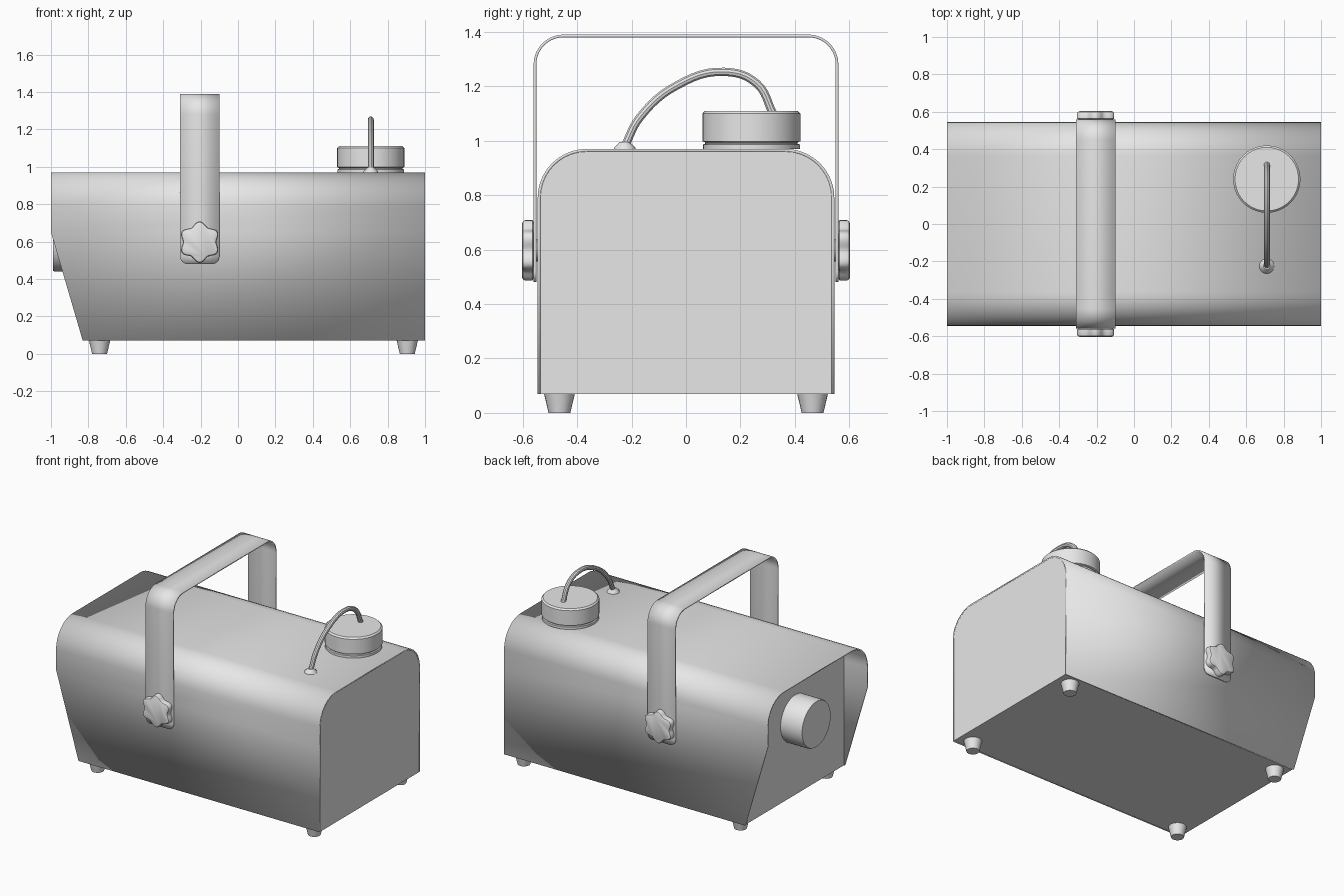
import bpy
import bmesh
from math import sin, cos, pi, radians, sqrt

cube = bpy.data.objects.get("Cube")
if cube:
    bpy.data.objects.remove(cube, do_unlink=True)

grey = bpy.data.materials.new("plain_grey")
grey.use_nodes = True
COLOUR = (0.8, 0.8, 0.8, 1)
grey.diffuse_color = COLOUR
grey.node_tree.nodes["Principled BSDF"].inputs["Base Color"].default_value = COLOUR


def finish(obj):
    """Give the object its colour and smooth its curved faces."""
    if not obj.data.materials:
        obj.data.materials.append(grey)
    bpy.ops.object.select_all(action="DESELECT")
    obj.select_set(True)
    bpy.context.view_layer.objects.active = obj
    bpy.ops.object.shade_smooth_by_angle(angle=radians(32))
    return obj


def from_bmesh(name, bm):
    mesh = bpy.data.meshes.new(name)
    bm.to_mesh(mesh)
    bm.free()
    obj = bpy.data.objects.new(name, mesh)
    bpy.context.collection.objects.link(obj)
    return obj


def arch(half, base, top, radius, extra=(), steps=10):
    """Arch outline in (y, z), from the front foot over the top to the back foot."""
    side = [(-half, z) for z in (base, *extra)]
    for i in range(steps + 1):
        a = pi / 2 * i / steps
        side.append((-half + radius - radius * cos(a), top - radius + radius * sin(a)))
    return side + [(-y, z) for y, z in reversed(side)]


def sheet(name, path, x_start, x_end, thickness):
    """Bent sheet whose two side edges follow functions of height."""
    bm = bmesh.new()
    rows = [(bm.verts.new((x_start(z), y, z)), bm.verts.new((x_end(z), y, z))) for y, z in path]
    for (a, b), (c, d) in zip(rows, rows[1:]):
        bm.faces.new((a, b, d, c))
    obj = from_bmesh(name, bm)
    mod = obj.modifiers.new("thickness", "SOLIDIFY")
    mod.thickness = thickness
    mod.offset = -1
    mod.use_even_offset = True
    return finish(obj)


def block(name, outline, x0, x1):
    """Solid block with a (y, z) outline, stretched along x."""
    bm = bmesh.new()
    face = bm.faces.new([bm.verts.new((x0, y, z)) for y, z in outline])
    moved = bmesh.ops.extrude_face_region(bm, geom=[face])
    verts = [v for v in moved["geom"] if isinstance(v, bmesh.types.BMVert)]
    bmesh.ops.translate(bm, verts=verts, vec=(x1 - x0, 0, 0))
    bmesh.ops.recalc_face_normals(bm, faces=bm.faces)
    return finish(from_bmesh(name, bm))


def lathe(name, profile, location, rotation=(0, 0, 0), sides=32, lobe=0):
    """Turned part from (radius, height) points; lobe gives a six-pointed star."""
    bm = bmesh.new()
    rings = []
    for r, h in profile:
        ring = []
        for i in range(sides):
            a = 2 * pi * i / sides
            rr = r * (1 - lobe * cos(6 * a))
            ring.append(bm.verts.new((rr * cos(a), rr * sin(a), h)))
        rings.append(ring)
    for low, high in zip(rings, rings[1:]):
        for i in range(sides):
            j = (i + 1) % sides
            bm.faces.new((low[i], low[j], high[j], high[i]))
    bm.faces.new(rings[0][::-1])
    bm.faces.new(rings[-1])
    obj = from_bmesh(name, bm)
    obj.location = location
    obj.rotation_euler = rotation
    return finish(obj)


# Casing: thin bent cover with a slanted nozzle end, around a solid core
BASE, TOP, HALF, WALL = 0.07, 0.97, 0.545, 0.01
SLANT_TOP, PANEL_X = 0.65, -0.83


def slant(z):
    return -1 + max(0, (SLANT_TOP - z) / (SLANT_TOP - BASE)) * (PANEL_X + 1)


sheet("cover", arch(HALF, BASE, TOP, 0.18, (SLANT_TOP,)), slant, lambda z: 1, WALL)
block("core", arch(HALF - WALL, BASE, TOP - WALL, 0.17), PANEL_X + 0.005, 1)

# Nozzle on the recessed end panel
lathe("nozzle", [(0.16, 0), (0.16, 0.15), (0.155, 0.16)],
      (PANEL_X, 0, 0.6), (0, -pi / 2, 0), 48)

# Carrying handle with rounded lower corners
FOOT, CORNER = 0.48, 0.04


def tuck(z):
    d = max(0, FOOT + CORNER - z)
    return CORNER - sqrt(max(0, CORNER ** 2 - d ** 2))


corner_rows = [FOOT + CORNER * (1 - cos(pi / 2 * i / 6)) for i in range(1, 6)]
corner_rows.append(FOOT + CORNER)
sheet("handle", arch(0.56, FOOT, 1.39, 0.11, corner_rows),
      lambda z: -0.31 + tuck(z), lambda z: -0.1 - tuck(z), 0.01)

# Star knobs that clamp the handle
for side, label in ((-1, "front"), (1, "back")):
    lathe(label + "_knob", [(0.09, 0), (0.1, 0.006), (0.1, 0.034), (0.096, 0.041), (0.088, 0.045)],
          (-0.205, side * 0.558, 0.597), (-side * pi / 2, 0, 0), 72, 0.11)
    lathe(label + "_knob_bolt", [(0.04, 0), (0.04, 0.03)],
          (-0.205, side * 0.54, 0.597), (-side * pi / 2, 0, 0), 24)

# Tapered feet
for x, end in ((-0.74, "nozzle_end"), (0.905, "tank_end")):
    for y, side in ((-0.465, "front"), (0.465, "back")):
        lathe(f"foot_{end}_{side}", [(0.04, 0), (0.057, BASE + 0.002)], (x, y, 0), sides=24)

# Tank cap with a grooved neck
TANK_X = 0.71
lathe("tank_cap", [(0.178, 0), (0.178, 0.016), (0.17, 0.019), (0.17, 0.024), (0.18, 0.028),
                   (0.18, 0.13), (0.17, 0.14)], (TANK_X, 0.24, TOP), sides=40)

# Hose and its grommet
lathe("hose_grommet", [(0.04, 0), (0.038, 0.006), (0.018, 0.025)], (TANK_X, -0.225, TOP), sides=24)
curve = bpy.data.curves.new("hose", "CURVE")
curve.dimensions = "3D"
curve.bevel_depth = 0.016
curve.bevel_resolution = 3
curve.resolution_u = 6
curve.use_fill_caps = True
spline = curve.splines.new("BEZIER")
path = [(-0.225, 0.98), (-0.17, 1.085), (-0.03, 1.205), (0.14, 1.253), (0.26, 1.21), (0.32, 1.1)]
spline.bezier_points.add(len(path) - 1)
for point, (y, z) in zip(spline.bezier_points, path):
    point.co = (TANK_X, y, z)
    point.handle_left_type = point.handle_right_type = "AUTO"
hose = bpy.data.objects.new("hose", curve)
bpy.context.collection.objects.link(hose)
curve.materials.append(grey)
bpy.ops.object.select_all(action="DESELECT")
hose.select_set(True)
bpy.context.view_layer.objects.active = hose
bpy.ops.object.convert(target="MESH")
finish(bpy.context.view_layer.objects.active)
